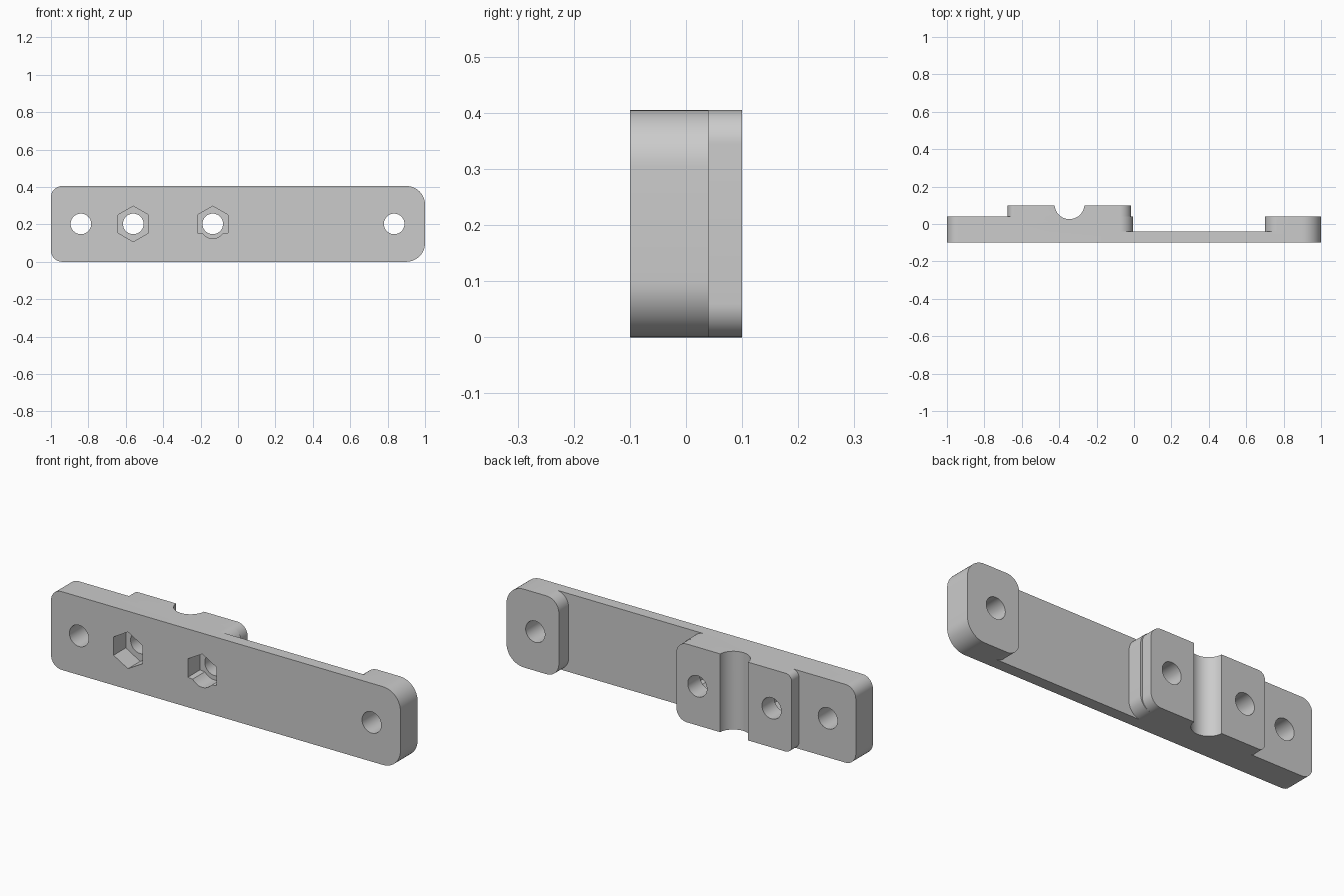
import bpy, bmesh
from math import cos, sin, pi, radians

if "Cube" in bpy.data.objects:
    bpy.data.objects.remove(bpy.data.objects["Cube"])

HEIGHT = 0.405
MID = HEIGHT / 2

grey = bpy.data.materials.new("plain_grey")
grey.use_nodes = True
colour = (0.6, 0.6, 0.6, 1)
grey.diffuse_color = colour
grey.node_tree.nodes["Principled BSDF"].inputs["Base Color"].default_value = colour


def prism(name, outline, start, end, axis="y"):
    """Extrude a 2D outline along y (points are x, z) or z (points are x, y)."""
    bm = bmesh.new()
    place = (lambda p, d: (p[0], d, p[1])) if axis == "y" else (lambda p, d: (p[0], p[1], d))
    a = [bm.verts.new(place(p, start)) for p in outline]
    b = [bm.verts.new(place(p, end)) for p in outline]
    bm.faces.new(a)
    bm.faces.new(b)
    for i in range(len(a)):
        j = (i + 1) % len(a)
        bm.faces.new((a[i], a[j], b[j], b[i]))
    bmesh.ops.recalc_face_normals(bm, faces=bm.faces)
    mesh = bpy.data.meshes.new(name)
    bm.to_mesh(mesh)
    bm.free()
    mesh.materials.append(grey)
    obj = bpy.data.objects.new(name, mesh)
    bpy.context.collection.objects.link(obj)
    return obj


def rounded(x0, x1, left_r, right_r, steps=12):
    """Full-height rectangle with its own corner radius at each end."""
    corners = ((x1 - right_r, HEIGHT - right_r, right_r, 0), (x0 + left_r, HEIGHT - left_r, left_r, 90),
               (x0 + left_r, left_r, left_r, 180), (x1 - right_r, right_r, right_r, 270))
    pts = []
    for cx, cz, r, first in corners:
        for i in range(steps + 1):
            t = radians(first + 90 * i / steps)
            pts.append((cx + r * cos(t), cz + r * sin(t)))
    return pts


def circle(cx, cy, r, sides=48, turn=0):
    return [(cx + r * cos(turn + 2 * pi * i / sides), cy + r * sin(turn + 2 * pi * i / sides))
            for i in range(sides)]


def combine(target, tool, operation):
    """Apply a boolean and delete the helper."""
    mod = target.modifiers.new("combine", "BOOLEAN")
    mod.operation, mod.object, mod.solver = operation, tool, "EXACT"
    bpy.context.view_layer.objects.active = target
    bpy.ops.object.modifier_apply(modifier=mod.name)
    bpy.data.objects.remove(tool)


# Thin full-length plate, then the thick half, clamp pad and end boss on its back
bracket = prism("clamp_bracket", rounded(-1, 1, 0.06, 0.1), -0.1, -0.04)
combine(bracket, prism("thick_half", rounded(-1, -0.005, 0.06, 0.07), -0.04, 0.04), "UNION")
combine(bracket, prism("clamp_pad", rounded(-0.675, -0.015, 0.035, 0.06), 0.04, 0.1), "UNION")
combine(bracket, prism("end_boss", rounded(0.7, 1, 0.07, 0.1), -0.04, 0.04), "UNION")

# Vertical rod groove across the pad
combine(bracket, prism("rod_groove", circle(-0.345, 0.106, 0.08), -0.1, 0.6, "z"), "DIFFERENCE")

# Screw holes
for x in (-0.84, -0.56, -0.135, 0.835):
    combine(bracket, prism("screw_hole", circle(x, MID, 0.055), -0.2, 0.2), "DIFFERENCE")

# Nut pockets in the front: one full hexagon, one with a rounded lower point
hexagon = circle(-0.56, MID, 0.095, 6, pi / 2)
combine(bracket, prism("nut_pocket", hexagon, -0.2, 0.0), "DIFFERENCE")
upper = circle(-0.135, MID, 0.095, 6, pi / 2)
arc = [(-0.135 + 0.082 * sin(t), MID + 0.03 - 0.108 * cos(t))
       for t in (radians(-42 + 7 * i) for i in range(13))]
outline = [upper[0], upper[1], upper[2]] + arc + [upper[4], upper[5]]
combine(bracket, prism("rounded_nut_pocket", outline, -0.2, 0.0), "DIFFERENCE")

# Smooth curved walls, crisp edges
bpy.ops.object.select_all(action="DESELECT")
bracket.select_set(True)
bpy.context.view_layer.objects.active = bracket
bpy.ops.object.shade_smooth_by_angle(angle=radians(30))
